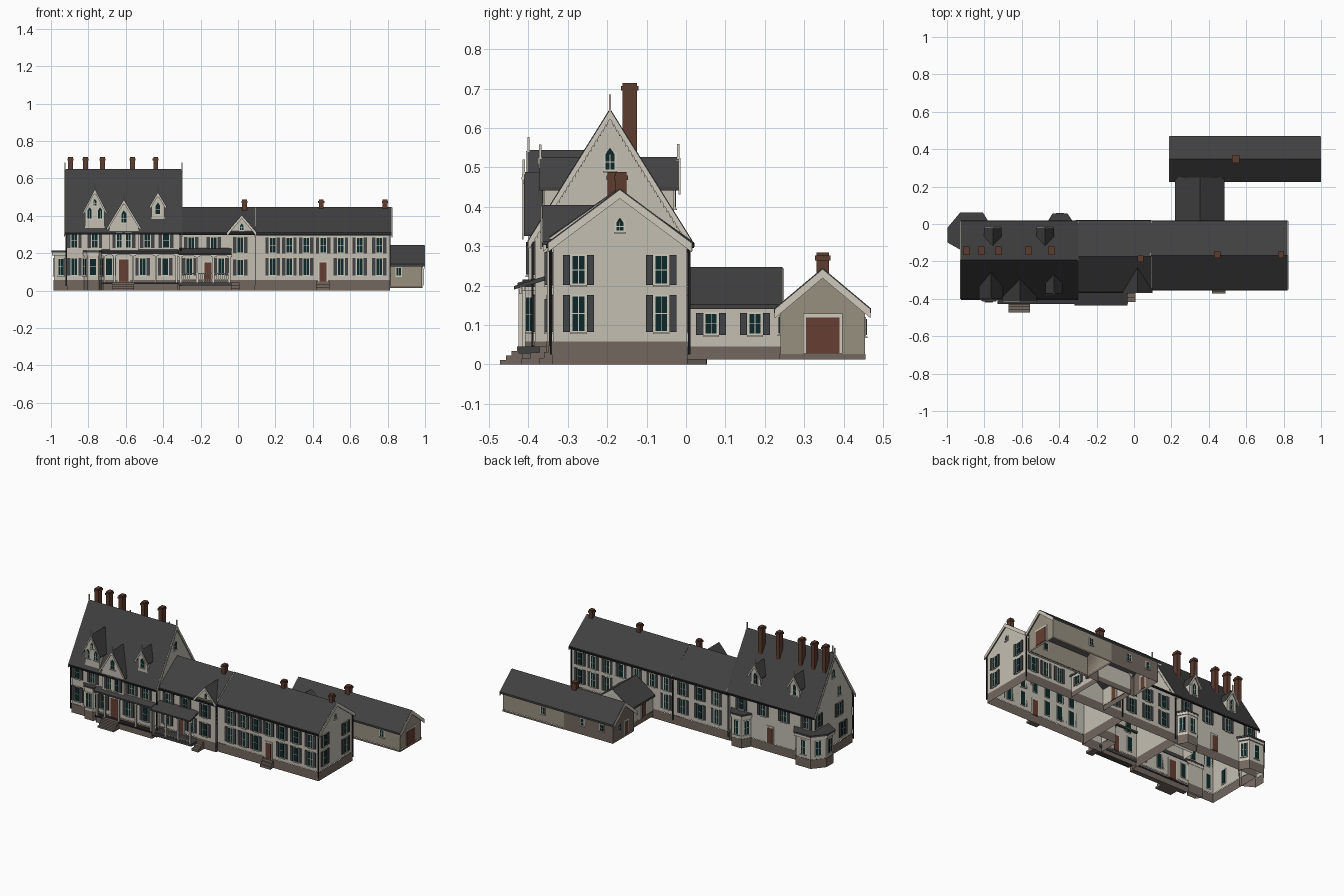
import bpy, bmesh
from math import hypot
from mathutils import Matrix, Vector

cube = bpy.data.objects.get("Cube")
if cube:
    bpy.data.objects.remove(cube, do_unlink=True)

COLOURS = {
    "cream": (0.55, 0.52, 0.45), "trim": (0.62, 0.59, 0.51), "stone": (0.17, 0.135, 0.112),
    "tan": (0.31, 0.28, 0.215), "slate": (0.052, 0.052, 0.053), "shutter grey": (0.055, 0.056, 0.06),
    "glass": (0.004, 0.022, 0.022), "brick": (0.11, 0.045, 0.03), "door brown": (0.13, 0.048, 0.032),
    "black": (0.012, 0.012, 0.014)}
MATS = {}
for key, rgb in COLOURS.items():
    m = MATS[key] = bpy.data.materials.new(key)
    m.use_nodes = True
    m.diffuse_color = (*rgb, 1)
    m.node_tree.nodes["Principled BSDF"].inputs["Base Color"].default_value = (*rgb, 1)

PARTS = {}
AXES = {"x": lambda p, q, a: (a, p, q), "y": lambda p, q, a: (p, a, q), "z": lambda p, q, a: (p, q, a)}


def part(name, mat):
    return PARTS.setdefault((name, mat), bmesh.new())


def box(name, mat, lo, hi, M=Matrix()):
    lo, hi = Vector(lo), Vector(hi)
    T = M @ Matrix.Translation((lo + hi) / 2) @ Matrix.Diagonal((*(hi - lo), 1))
    bmesh.ops.create_cube(part(name, mat), size=1, matrix=T)


def prism(name, mat, axis, pts, a0, a1, caps=True, skip_last=False):
    bm = part(name, mat)
    r0, r1 = [[bm.verts.new(AXES[axis](p, q, a)) for p, q in pts] for a in (a0, a1)]
    n = len(pts)
    for i in range(n - 1 if skip_last else n):
        j = (i + 1) % n
        bm.faces.new((r0[i], r0[j], r1[j], r1[i]))
    if caps:
        bm.faces.new(r0)
        bm.faces.new(r1)


def shell(name, mat, axis, a0, a1, c, hw, ridge, eave, base):
    # walls with gable ends, open underneath
    prism(name, mat, axis, [(c - hw, base), (c - hw, eave), (c, ridge), (c + hw, eave), (c + hw, base)],
          a0, a1, skip_last=True)


def roof(name, axis, a0, a1, c, half, ridge, eave, t=0.012, board=0.018, drops=0):
    def vee(top, low, h):
        s = (ridge - eave) / half
        e = ridge - s * h
        return [(c - h, e - top), (c, ridge - top), (c + h, e - top), (c + h, e - low), (c, ridge - low), (c - h, e - low)]
    prism(name + "_roof", "slate", axis, vee(0, t, half), a0, a1)
    for a, d in ((a0, -1), (a1, 1)):
        prism(name + "_bargeboards", "trim", axis, vee(0.003, board + 0.008, half - 0.001), a - 0.001, a + d * 0.004)
        for i in range(1, drops):
            for s in (-1, 1):
                f = i / drops
                p, q = c + s * half * f, ridge + (eave - ridge) * f - board - 0.008
                prism(name + "_bargeboards", "trim", axis,
                      [(p - 0.003, q + 0.006), (p + 0.003, q + 0.006), (p, q - 0.009)], a, a + d * 0.003)


def house(name, axis, a0, a1, c, hw, over, ridge, eave, base, found=0.0, mat="cream",
          lap=(0.012, 0.012), gutters=True, **kw):
    half = hw + over
    wall_eave = ridge - (ridge - eave) * hw / half - 0.007
    shell(name + "_walls", mat, axis, a0, a1, c, hw, ridge - 0.007, wall_eave, base)
    roof(name, axis, a0 - lap[0], a1 + lap[1], c, half, ridge, eave, **kw)
    if gutters:
        for s in (-1, 1):
            p = c + s * half
            prism(name + "_gutters", "black", axis, [(p - 0.004, eave - 0.014), (p + 0.004, eave - 0.014),
                  (p + 0.004, eave - 0.004), (p - 0.004, eave - 0.004)], a0 - lap[0], a1 + lap[1])
    if base > found:
        h = hw + 0.002
        ring = [(a0 - 0.002, c - h), (a1 + 0.002, c - h), (a1 + 0.002, c + h), (a0 - 0.002, c + h)]
        prism(name + "_foundation", "stone", "z", ring if axis == "x" else [(q, p) for p, q in ring], found, base, caps=False)


def face(x, y, nx, ny):
    # wall frame: local x along the wall, local y outward
    return Matrix(((-ny, nx, 0, x), (nx, ny, 0, y), (0, 0, 1, 0), (0, 0, 0, 1)))


def window(M, u, z, w=0.03, h=0.078, shutters=True, arch=False):
    a, b = u - w / 2, u + w / 2
    box("window_frames", "trim", (a - 0.005, -0.003, z - 0.005), (b + 0.005, 0.003, z + h + 0.005), M)
    box("window_glass", "glass", (a, -0.0045, z), (b, 0.0045, z + h), M)
    box("window_bars", "trim", (u - 0.001, 0, z), (u + 0.001, 0.0052, z + h), M)
    box("window_bars", "trim", (a, 0, z + h / 2 - 0.001), (b, 0.0052, z + h / 2 + 0.001), M)
    box("window_sills", "trim", (a - 0.006, 0, z - 0.008), (b + 0.006, 0.007, z - 0.004), M)
    if arch:
        bm = part("arched_window_heads", "glass")
        local = [(a, z + h), (u, z + h + w * 0.7), (b, z + h)]
        bm.faces.new([bm.verts.new(M @ Vector((p, 0.0045, q))) for p, q in local])
    if shutters:
        for s in (-1, 1):
            p = u + s * (w / 2 + 0.015)
            box("shutters", "shutter grey", (p - 0.009, 0, z - 0.003), (p + 0.009, 0.006, z + h + 0.003), M)


def door(M, u, z, w=0.036, h=0.1):
    box("door_frames", "trim", (u - w / 2 - 0.008, -0.002, z), (u + w / 2 + 0.008, 0.004, z + h + 0.01), M)
    box("doors", "door brown", (u - w / 2, -0.0035, z), (u + w / 2, 0.0055, z + h), M)


def bay(name, pts, top=0.2):
    mid = sum((Vector(p) for p in pts), Vector((0, 0))) / len(pts)
    grow = lambda k: [tuple(mid + (Vector(p) - mid) * k) for p in pts]
    prism(name + "_foundation", "stone", "z", grow(1.02), 0, 0.058, caps=False)
    prism(name + "_walls", "cream", "z", pts, 0.058, top, caps=False)
    prism(name + "_cornice", "trim", "z", grow(1.1), top - 0.012, top + 0.004)
    prism(name + "_roof", "slate", "z", grow(1.14), top + 0.004, top + 0.015)
    for (x0, y0), (x1, y1) in zip(pts, pts[1:]):
        length = hypot(x1 - x0, y1 - y0)
        n = Vector((y1 - y0, x0 - x1)) / length
        centre = Vector(((x0 + x1) / 2, (y0 + y1) / 2))
        if n.dot(centre - mid) < 0:
            n = -n
        window(face(*centre, *n), 0, 0.085, min(0.03, length * 0.5), 0.085, shutters=False)


def finial(x, y, z0, z1):
    box("finials", "trim", (x - 0.003, y - 0.003, z0), (x + 0.003, y + 0.003, z1))
    box("finials", "trim", (x - 0.006, y - 0.006, z0 + 0.012), (x + 0.006, y + 0.006, z0 + 0.018))


def chimney(x, y, z0, z1, w, d):
    for k, lo, hi in ((1, z0, z1), (1.25, z1 - 0.02, z1 - 0.008)):
        box("chimneys", "brick", (x - w * k / 2, y - d * k / 2, lo), (x + w * k / 2, y + d * k / 2, hi))


def steps(x0, x1, y_wall, y_front, top, n=4):
    for i in range(n):
        y = y_wall + (y_front - y_wall) * (n - i) / n
        box("entrance_steps", "stone", (x0, y, 0), (x1, y_wall, top * (i + 1) / n))


# Main block and the two wings
house("main_block", "x", -0.913, -0.312, -0.193, 0.191, 0.018, 0.65, 0.315, 0.058, drops=26)
house("middle_wing", "x", -0.312, 0.09, -0.173, 0.175, 0.016, 0.447, 0.312, 0.058, lap=(0, 0))
house("long_wing", "x", 0.09, 0.81, -0.168, 0.17, 0.014, 0.447, 0.31, 0.058, lap=(0, 0.012))

# Connector and outbuilding
house("connector", "y", -0.005, 0.245, 0.352, 0.118, 0.015, 0.247, 0.152, 0.045, 0.012, lap=(0, 0), gutters=False)
house("outbuilding", "x", 0.55, 0.985, 0.347, 0.107, 0.016, 0.245, 0.142, 0.026, 0.013, mat="tan", lap=(0.36, 0.012), gutters=False)
shell("outbuilding_stone_end", "stone", "x", 0.203, 0.55, 0.347, 0.107, 0.238, 0.149, 0.013)

# Gables and dormers: centre x, wall y, back y, half width, ridge, eave, base, window height
small = dict(lap=(0.012, 0), gutters=False, t=0.009, board=0.012)
house("tall_front_gable", "y", -0.39, -0.255, -0.765, 0.052, 0.012, 0.545, 0.42, 0.3, 0.3, **small)
house("entrance_gable", "y", -0.4, -0.29, -0.61, 0.078, 0.014, 0.488, 0.335, 0.2, 0.2, **small)
house("wing_gable", "y", -0.353, -0.22, 0.02, 0.068, 0.012, 0.405, 0.312, 0.058, **small)
house("front_dormer", "y", -0.36, -0.265, -0.428, 0.034, 0.012, 0.527, 0.45, 0.35, 0.35, **small)
small["lap"] = (0, 0.012)
for x in (-0.755, -0.475):
    house("back_dormer", "y", -0.12, -0.03, x, 0.034, 0.012, 0.527, 0.45, 0.35, 0.35, **small)
    window(face(x, -0.03, 0, 1), 0, 0.4, 0.022, 0.055, False, True)
    finial(x, -0.02, 0.5, 0.56)
for x, y, z in ((-0.765, -0.4, 0.545), (-0.61, -0.412, 0.488), (-0.428, -0.37, 0.527)):
    finial(x, y, z - 0.03, z + 0.032)
for x in (-0.925, -0.3):
    finial(x, -0.193, 0.62, 0.685)

FRONT_MAIN, FRONT_MID, FRONT_LONG = (face(0, y, 0, -1) for y in (-0.384, -0.348, -0.338))
BACK = face(0, 0, 0, 1)

# Front windows and doors
for dx in (-0.028, 0.028):
    window(face(-0.765, -0.39, 0, -1), dx, 0.385, 0.022, 0.045, False, True)
window(face(-0.765, -0.39, 0, -1), 0, 0.455, 0.016, 0.025, False, True)
window(face(-0.61, -0.4, 0, -1), 0, 0.365, 0.028, 0.045, False, True)
window(face(-0.428, -0.36, 0, -1), 0, 0.41, 0.024, 0.045, False, True)
for dx in (-0.024, 0.024):
    window(face(-0.61 + dx, -0.4, 0, -1), 0, 0.23, 0.024, 0.078, False)
for s in (-1, 1):
    box("shutters", "shutter grey", (-0.61 + s * 0.053 - 0.009, -0.406, 0.228), (-0.61 + s * 0.053 + 0.009, -0.4, 0.31))
for x in (-0.875, -0.765, -0.485, -0.385):
    window(FRONT_MAIN, x, 0.23)
for x in (-0.875, -0.69, -0.51, -0.39):
    window(FRONT_MAIN, x, 0.085, h=0.088)
door(FRONT_MAIN, -0.61, 0.048, 0.05, 0.12)
for x in (-0.25, -0.13):
    window(FRONT_MID, x, 0.205)
for x in (-0.26, -0.09):
    window(FRONT_MID, x, 0.085, h=0.088)
door(FRONT_MID, -0.16, 0.05)
for z in (0.085, 0.205):
    window(face(0.0, -0.353, 0, -1), 0.012, z)
window(face(0.02, -0.353, 0, -1), 0, 0.325, 0.018, 0.022, False, True)
for x in (0.185, 0.275, 0.365, 0.455, 0.55, 0.65, 0.755):
    window(FRONT_LONG, x, 0.203)
    if x != 0.455:
        window(FRONT_LONG, x, 0.085, h=0.088)
door(FRONT_LONG, 0.455, 0.05)

# Back windows and doors
for x in (-0.86, -0.7, -0.55, -0.395, -0.22, -0.1, 0.02, 0.14, 0.24, 0.35, 0.46, 0.56, 0.66, 0.755):
    window(BACK, -x, 0.225 if x < -0.3 else 0.203)
    if -0.3 < x < 0.2 or x > 0.5:
        window(BACK, -x, 0.085, h=0.088)
door(BACK, 0.6, 0.058)

# End walls
RIGHT, LEFT = face(0.81, 0, 1, 0), face(-0.913, 0, -1, 0)
for y in (-0.273, -0.063):
    window(RIGHT, y, 0.205, h=0.07)
    window(RIGHT, y, 0.085, h=0.088)
    window(LEFT, -y - 0.02, 0.23)
    window(LEFT, -y - 0.02, 0.36, 0.024, 0.05, False) if y < -0.1 else None
window(LEFT, 0.29, 0.085, h=0.088)
window(RIGHT, -0.168, 0.34, 0.018, 0.02, False, True)
window(LEFT, 0.193, 0.495, 0.024, 0.038, False, True)
window(face(-0.312, 0, 1, 0), -0.193, 0.495, 0.024, 0.038, False, True)
for y in (0.064, 0.175):
    window(face(0.47, 0, 1, 0), y, 0.078, 0.028, 0.05)
door(face(0.234, 0, -1, 0), -0.1, 0.045, 0.035, 0.085)
door(face(0.985, 0, 1, 0), 0.347, 0.027, 0.085, 0.092)
window(face(0, 0.24, 0, -1), 0.86, 0.08, 0.024, 0.04, False)
for x in (0.28, 0.42, 0.7):
    window(face(0, 0.454, 0, 1), -x, 0.075, 0.022, 0.04, False)
door(face(0.203, 0, -1, 0), -0.32, 0.03, 0.035, 0.08)
window(face(0.203, 0, -1, 0), -0.39, 0.075, 0.022, 0.04, False)

# Polygonal bays
bay("corner_bay", [(-0.905, -0.135), (-0.985, -0.09), (-0.985, -0.02), (-0.925, 0.052), (-0.82, 0.052), (-0.785, -0.005)])
bay("back_bay", [(-0.465, -0.005), (-0.43, 0.052), (-0.36, 0.052), (-0.325, -0.005)])
bay("front_bay", [(-0.83, -0.375), (-0.805, -0.413), (-0.745, -0.413), (-0.72, -0.375)])

# Porches: shed roof, deck, posts and railing
prism("entrance_porch_roof", "slate", "x", [(-0.428, 0.197), (-0.428, 0.207), (-0.38, 0.22), (-0.38, 0.197)], -0.73, -0.318)
prism("side_porch_roof", "slate", "x", [(-0.437, 0.19), (-0.437, 0.199), (-0.34, 0.23), (-0.34, 0.218)], -0.318, -0.035)
box("entrance_porch_base", "stone", (-0.72, -0.417, 0), (-0.32, -0.386, 0.036))
box("entrance_porch_deck", "black", (-0.725, -0.422, 0.036), (-0.318, -0.384, 0.045))
box("side_porch_deck", "slate", (-0.318, -0.425, 0.028), (-0.035, -0.345, 0.045))
for posts, y, top in (((-0.715, -0.66, -0.56, -0.44, -0.328), -0.413, 0.2), ((-0.308, -0.22, -0.13, -0.045), -0.42, 0.193)):
    for x in posts:
        box("porch_posts", "trim", (x - 0.005, y - 0.005, 0.045), (x + 0.005, y + 0.005, top))
        box("porch_brackets", "trim", (x - 0.014, y - 0.004, top - 0.014), (x + 0.014, y + 0.004, top))
    box("porch_beams", "trim", (posts[0], y - 0.004, top - 0.008), (posts[-1], y + 0.004, top))
for z in (0.055, 0.09):
    box("porch_railing", "trim", (-0.308, -0.422, z), (-0.045, -0.418, z + 0.005))
for i in range(24):
    x = -0.3 + i * 0.0108
    box("porch_railing", "trim", (x - 0.0012, -0.4215, 0.045), (x + 0.0012, -0.4185, 0.09))
steps(-0.67, -0.555, -0.415, -0.472, 0.046)
steps(-0.038, 0.008, -0.35, -0.418, 0.045, 3)
steps(0.418, 0.49, -0.338, -0.372, 0.048, 3)

# Chimneys and downpipes
for x in (-0.895, -0.815, -0.725, -0.565, -0.44):
    chimney(x, -0.143, 0.52, 0.715, 0.026, 0.036)
for x, y in ((0.035, -0.185), (0.445, -0.165), (0.785, -0.165)):
    chimney(x, y, 0.4, 0.488, 0.026, 0.028)
chimney(0.545, 0.347, 0.2, 0.284, 0.032, 0.032)
for x, y in ((-0.918, -0.39), (-0.305, -0.39), (0.09, -0.345), (0.812, -0.343), (0.812, 0.008), (-0.305, 0.008), (0.09, 0.006)):
    box("downpipes", "black", (x - 0.003, y - 0.003, 0.025), (x + 0.003, y + 0.003, 0.31))

# Turn the gathered parts into objects
for (name, mat), bm in PARTS.items():
    bmesh.ops.recalc_face_normals(bm, faces=bm.faces)
    mesh = bpy.data.meshes.new(name)
    bm.to_mesh(mesh)
    bm.free()
    mesh.materials.append(MATS[mat])
    bpy.context.collection.objects.link(bpy.data.objects.new(name, mesh))
